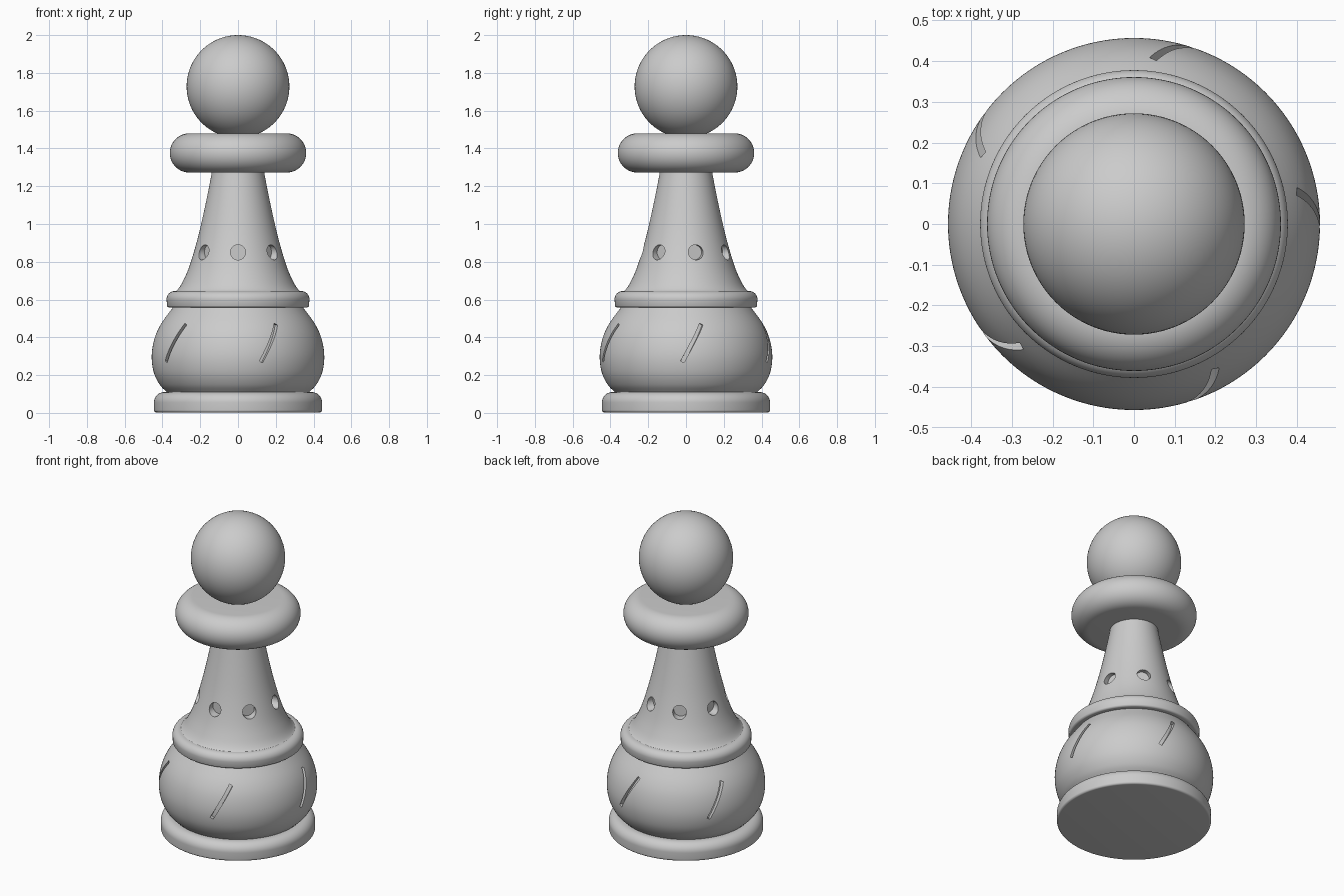
import bpy, bmesh, math
from mathutils import Vector, Matrix

cube = bpy.data.objects.get("Cube")
if cube:
    bpy.data.objects.remove(cube, do_unlink=True)

grey = bpy.data.materials.new("plain_grey")
grey.use_nodes = True
colour = (0.6, 0.6, 0.6, 1)
grey.diffuse_color = colour
grey.node_tree.nodes["Principled BSDF"].inputs["Base Color"].default_value = colour

SEGMENTS = 128


def spline(points, steps=6):
    """Smooth curve through (radius, height) points."""
    p = [Vector(q) for q in points]
    p = [2 * p[0] - p[1]] + p + [2 * p[-1] - p[-2]]
    out = []
    for a, b, c, d in zip(p, p[1:], p[2:], p[3:]):
        for i in range(steps):
            t = i / steps
            out.append(0.5 * (2 * b + (c - a) * t + (2 * a - 5 * b + 4 * c - d) * t**2
                              + (3 * b - a - 3 * c + d) * t**3))
    return out + [p[-2]]


def arc(r, z, radius, start, end, steps=16):
    """Circular arc of a profile, angles in degrees."""
    angles = [math.radians(start + (end - start) * i / steps) for i in range(steps + 1)]
    return [Vector((r + radius * math.cos(a), z + radius * math.sin(a))) for a in angles]


def finish(name, bm):
    bmesh.ops.recalc_face_normals(bm, faces=bm.faces)
    mesh = bpy.data.meshes.new(name)
    bm.to_mesh(mesh)
    bm.free()
    mesh.materials.append(grey)
    obj = bpy.data.objects.new(name, mesh)
    bpy.context.collection.objects.link(obj)
    return obj


def lathe(name, profile):
    """Turn a profile, listed from bottom to top, into a capped solid."""
    bm = bmesh.new()
    rings = []
    for r, z in profile:
        rings.append([bm.verts.new((r * math.cos(a), r * math.sin(a), z))
                      for a in (math.tau * i / SEGMENTS for i in range(SEGMENTS))])
    for low, high in zip(rings, rings[1:]):
        for i in range(SEGMENTS):
            j = (i + 1) % SEGMENTS
            bm.faces.new((low[i], low[j], high[j], high[i]))
    bm.faces.new(rings[0])
    bm.faces.new(rings[-1])
    return finish(name, bm)


def select(obj):
    bpy.ops.object.select_all(action='DESELECT')
    obj.select_set(True)
    bpy.context.view_layer.objects.active = obj


def cut(obj, cutter):
    mod = obj.modifiers.new("cut", 'BOOLEAN')
    mod.operation = 'DIFFERENCE'
    mod.solver = 'EXACT'
    mod.object = cutter
    select(obj)
    bpy.ops.object.modifier_apply(modifier=mod.name)
    bpy.data.objects.remove(cutter, do_unlink=True)


def radius_at(profile, z):
    for a, b in zip(profile, profile[1:]):
        if a.y <= z <= b.y:
            return a.x + (b.x - a.x) * (z - a.y) / (b.y - a.y)


# Foot, bulb, lower collar, neck and upper ring
foot = lathe("foot", arc(0.432, 0.015, 0.013, -90, 0, 6)
             + arc(0.39, 0.055, 0.055, 0, 90))
bulb_profile = spline([(0.375, 0.108), (0.415, 0.15), (0.446, 0.215), (0.457, 0.3),
                       (0.443, 0.39), (0.408, 0.47), (0.34, 0.565)])
bulb = lathe("bulb", bulb_profile)
collar = lathe("lower_collar", arc(0.363, 0.572, 0.014, -90, -20, 6)
               + arc(0.335, 0.602, 0.043, 0, 90))
neck = lathe("neck", spline([(0.345, 0.635), (0.318, 0.655), (0.29, 0.7), (0.254, 0.786),
                             (0.212, 0.93), (0.175, 1.09), (0.143, 1.25), (0.138, 1.29)]))
ring = lathe("upper_ring", arc(0.257, 1.376, 0.104, -90, 90, 28))

# Ball head
bm = bmesh.new()
bmesh.ops.create_uvsphere(bm, u_segments=96, v_segments=48, radius=0.272,
                          matrix=Matrix.Translation((0, 0, 1.728)))
head = finish("ball_head", bm)

# Seven shallow round holes around the neck
bm = bmesh.new()
for k in range(7):
    spin = Matrix.Rotation(math.tau * k / 7 - math.pi / 2, 4, 'Z')
    place = spin @ Matrix.Translation((0.25, 0, 0.85)) @ Matrix.Rotation(math.pi / 2, 4, 'Y')
    bmesh.ops.create_cone(bm, cap_ends=True, segments=32, radius1=0.04, radius2=0.04,
                          depth=0.11, matrix=place)
cut(neck, finish("hole_cutter", bm))

# Five slanted grooves following the bulb
bm = bmesh.new()
STEPS = 14
for k in range(5):
    sections = []
    for i in range(STEPS + 1):
        t = i / STEPS
        z = 0.27 + 0.2 * t
        angle = math.radians(-2.5 + 13.9 * t + 72 * k)
        r = radius_at(bulb_profile, z)
        out = Vector((math.cos(angle), math.sin(angle), 0))
        side = Vector((-out.y, out.x, -0.5)) * 0.009
        base = Vector((0, 0, z))
        sections.append([bm.verts.new(base + out * (r + d) + side * s)
                         for d, s in ((-0.025, -1), (-0.025, 1), (0.03, 1), (0.03, -1))])
    for a, b in zip(sections, sections[1:]):
        for i in range(4):
            j = (i + 1) % 4
            bm.faces.new((a[i], a[j], b[j], b[i]))
    bm.faces.new(sections[0])
    bm.faces.new(sections[-1])
cut(bulb, finish("groove_cutter", bm))

# Smooth shading with sharp cut edges
for obj in (foot, bulb, collar, neck, ring, head):
    select(obj)
    bpy.ops.object.shade_smooth_by_angle(angle=math.radians(30))
